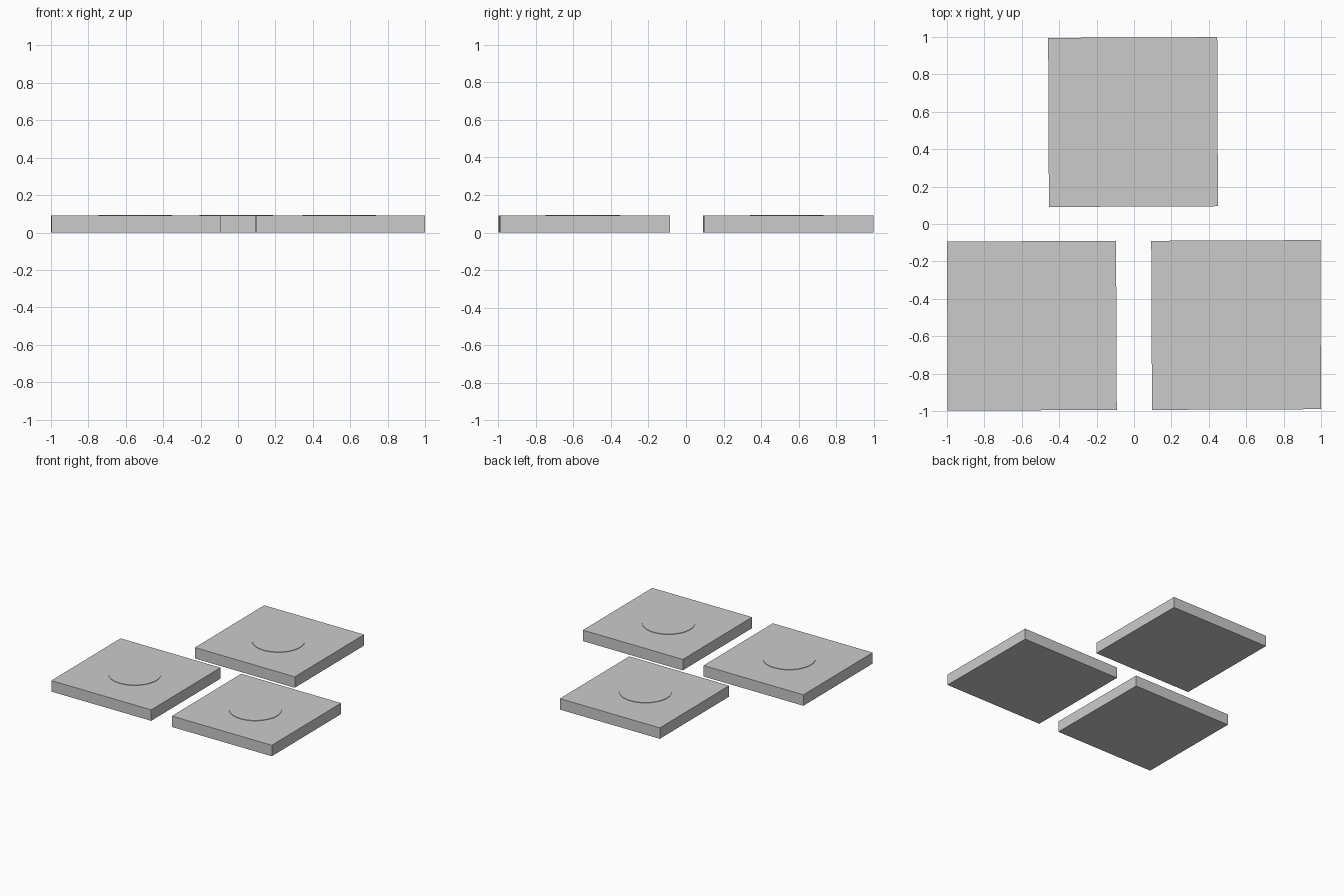
import bpy
from math import radians

if "Cube" in bpy.data.objects:
    bpy.data.objects.remove(bpy.data.objects["Cube"])

SIDE, HEIGHT = 0.904, 0.09      # slab
RADIUS, RAISE = 0.196, 0.004    # raised disc on the slab top


def slab(name, x, y, turn):
    bpy.ops.mesh.primitive_cube_add(size=1, location=(x, y, HEIGHT / 2),
                                    rotation=(0, 0, turn))
    ob = bpy.context.object
    ob.name = name
    ob.scale = (SIDE, SIDE, HEIGHT)
    bpy.ops.object.transform_apply(location=False, rotation=False, scale=True)


def disc(name, x, y):
    # Slightly sunk into the slab so only the thin rim shows
    depth = 0.02 + RAISE
    bpy.ops.mesh.primitive_cylinder_add(vertices=64, radius=RADIUS, depth=depth,
                                        location=(x, y, HEIGHT + RAISE - depth / 2))
    bpy.context.object.name = name
    bpy.ops.object.shade_smooth_by_angle(angle=radians(30))


# Three square tiles laid out in a triangle, each with a low round pad
for side, x, y in (("left", -0.546, -0.544),
                   ("right", 0.546, -0.540),
                   ("back", -0.005, 0.545)):
    slab(side + "_tile", x, y, radians(0.25))
    disc(side + "_round_pad", x - 0.004, y - 0.008)
